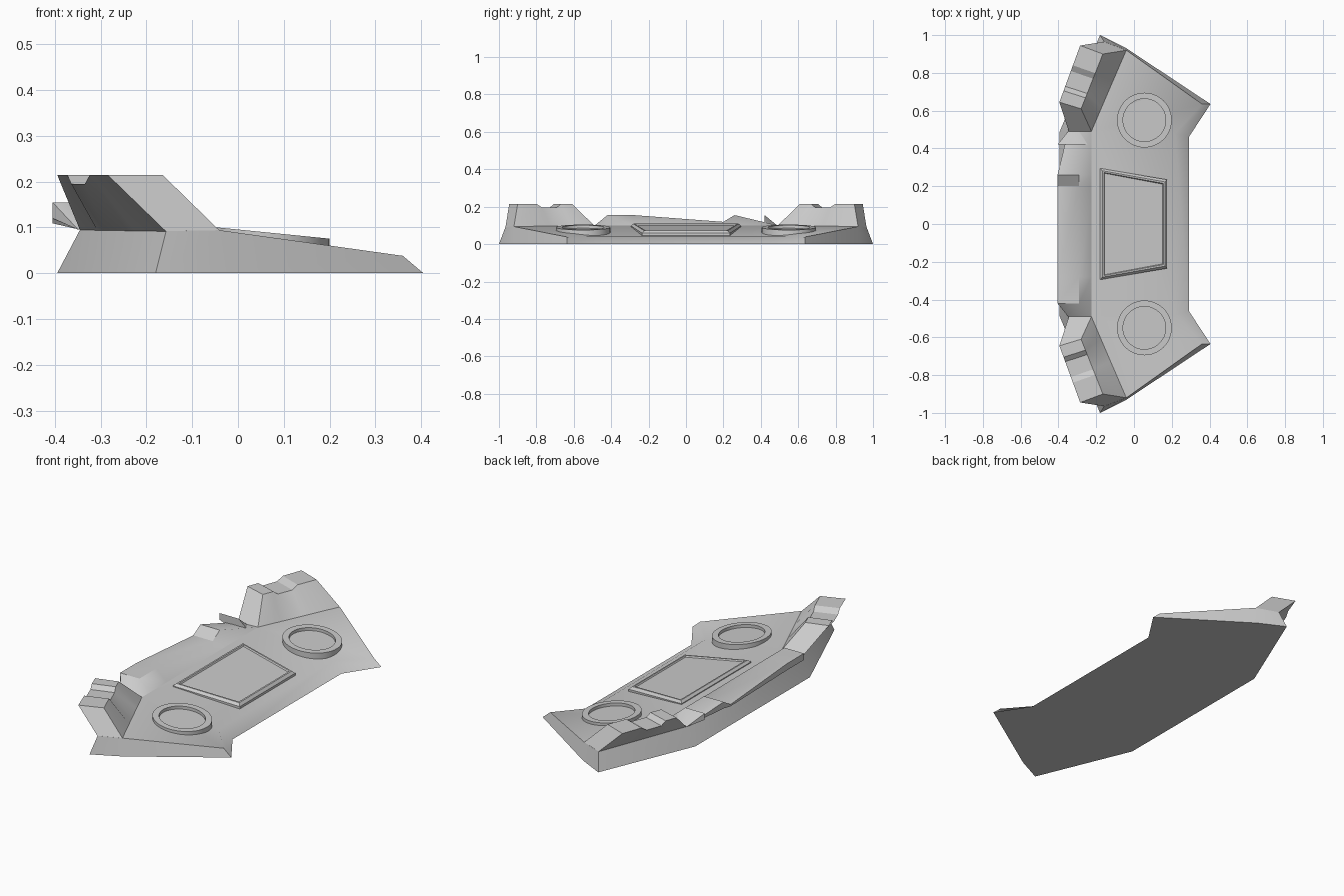
import bpy, bmesh, math
from mathutils import Matrix, Vector

cube = bpy.data.objects.get("Cube")
if cube:
    bpy.data.objects.remove(cube)

grey = bpy.data.materials.new("plain_grey")
grey.use_nodes = True
colour = (0.6, 0.6, 0.6, 1)
grey.diffuse_color = colour
grey.node_tree.nodes["Principled BSDF"].inputs["Base Color"].default_value = colour


def finish(name, bm, mirror=False, weld=True):
    if weld:
        bmesh.ops.remove_doubles(bm, verts=bm.verts, dist=0.0005)
    bmesh.ops.recalc_face_normals(bm, faces=bm.faces)
    mesh = bpy.data.meshes.new(name)
    bm.to_mesh(mesh)
    bm.free()
    mesh.materials.append(grey)
    obj = bpy.data.objects.new(name, mesh)
    bpy.context.collection.objects.link(obj)
    if mirror:
        mod = obj.modifiers.new("mirror", 'MIRROR')
        mod.use_axis = (False, True, False)
    bpy.ops.object.select_all(action='DESELECT')
    bpy.context.view_layer.objects.active = obj
    obj.select_set(True)
    bpy.ops.object.shade_smooth_by_angle(angle=math.radians(30))
    return obj


def add_face(bm, points):
    return bm.faces.new([bm.verts.new(p) for p in points])


def loft(bm, sections):
    """Closed tube through equal-length sections, capped at both ends."""
    for a, b in zip(sections, sections[1:]):
        for i in range(len(a)):
            j = (i + 1) % len(a)
            add_face(bm, (a[i], a[j], b[j], b[i]))
    add_face(bm, sections[0])
    add_face(bm, sections[-1])


def flip(p):
    return (p[0], -p[1], p[2])


# Base hull: outline on the ground joined to the waist and the sloping deck
ground = [(-0.395, 0.485, 0), (-0.18, 1.0, 0), (-0.04, 0.93, 0),
          (0.405, 0.635, 0), (0.29, 0.46, 0)]
upper = [(-0.345, 0.49, 0.095), (-0.157, 0.965, 0.092), (-0.04, 0.92, 0.094),
         (0.36, 0.635, 0.038), (0.22, 0.48, 0.04)]
deck_back = (-0.225, 0.49, 0.1)
bm = bmesh.new()
for side in (lambda p: p, flip):
    g, u, d = [side(p) for p in ground], [side(p) for p in upper], side(deck_back)
    for i in range(4):
        add_face(bm, (g[i], g[i + 1], u[i + 1], u[i]))
    add_face(bm, (u[0], u[1], u[2], d))
    add_face(bm, (d, u[2], u[3], u[4]))
for a, b in ((ground[0], upper[0]), (upper[0], deck_back),
             (deck_back, upper[4]), (upper[4], ground[4])):
    add_face(bm, (a, b, flip(b), flip(a)))
add_face(bm, ground + [flip(p) for p in reversed(ground)])
finish("hull", bm)

# Raised corner walls with a notch in the crest
inner_end = [(-0.345, 0.49, 0.094), (-0.395, 0.645, 0.215),
             (-0.28, 0.61, 0.215), (-0.225, 0.49, 0.099)]
outer_end = [(-0.157, 0.965, 0.091), (-0.285, 0.945, 0.215),
             (-0.165, 0.9, 0.215), (-0.04, 0.92, 0.093)]
bm = bmesh.new()
sections = []
for t, drop in ((0, 0), (0.2, 0), (0.28, 0.02), (0.55, 0.02), (0.65, 0), (1, 0)):
    ring = [Vector(a).lerp(Vector(b), t) for a, b in zip(inner_end, outer_end)]
    ring[1].z -= drop
    ring[2].z -= drop
    sections.append(ring)
loft(bm, sections)
finish("corner_wall", bm, mirror=True)

# Rear parapet with an overhanging lip and an uneven crest
bm = bmesh.new()
sections = []
for y, top in ((-0.42, 0.155), (-0.28, 0.155), (0.2, 0.119), (0.26, 0.155), (0.42, 0.155)):
    sections.append([(-0.345, y, 0.095), (-0.405, y, min(0.12, top - 0.01)),
                     (-0.405, y, top), (-0.29, y, top), (-0.225, y, 0.1)])
for at, s in ((0, -1), (len(sections), 1)):
    sections.insert(at, [(x, s * 0.49, 0.095) for x in (-0.345, -0.347, -0.349)]
                    + [(-0.29, s * 0.49, 0.098), (-0.225, s * 0.49, 0.1)])
loft(bm, sections)
finish("rear_parapet", bm)

# Round pad rings lying on the deck
bm = bmesh.new()
steps = 48
profile = ((0.145, -0.05), (0.145, 0), (0.113, 0), (0.113, -0.016))
tilt = -0.1


def ring_point(r, h, i):
    a = 2 * math.pi * i / steps
    x, y = r * math.cos(a), r * math.sin(a)
    return (0.055 + x, 0.55 + y, 0.09 + h + tilt * x)


for i in range(steps):
    for (r1, h1), (r2, h2) in zip(profile, profile[1:]):
        add_face(bm, (ring_point(r1, h1, i), ring_point(r1, h1, i + 1),
                      ring_point(r2, h2, i + 1), ring_point(r2, h2, i)))
add_face(bm, [ring_point(*profile[-1], i) for i in range(steps)])
finish("pad_ring", bm, mirror=True)

# Trapezoid centre panel: bevelled rim with a recessed plate
bm = bmesh.new()


def panel_loop(inset, lift):
    back, front = -0.18 + inset, 0.175 - inset
    pts = ((back, -0.295 + 1.1 * inset), (front, -0.235 + inset),
           (front, 0.235 - inset), (back, 0.295 - 1.1 * inset))
    return [(x, y, 0.09 - 0.113 * x + lift) for x, y in pts]


loft(bm, [panel_loop(0, -0.05), panel_loop(0, -0.012), panel_loop(0.012, 0),
          panel_loop(0.02, 0), panel_loop(0.024, -0.007)])
finish("centre_panel", bm)
